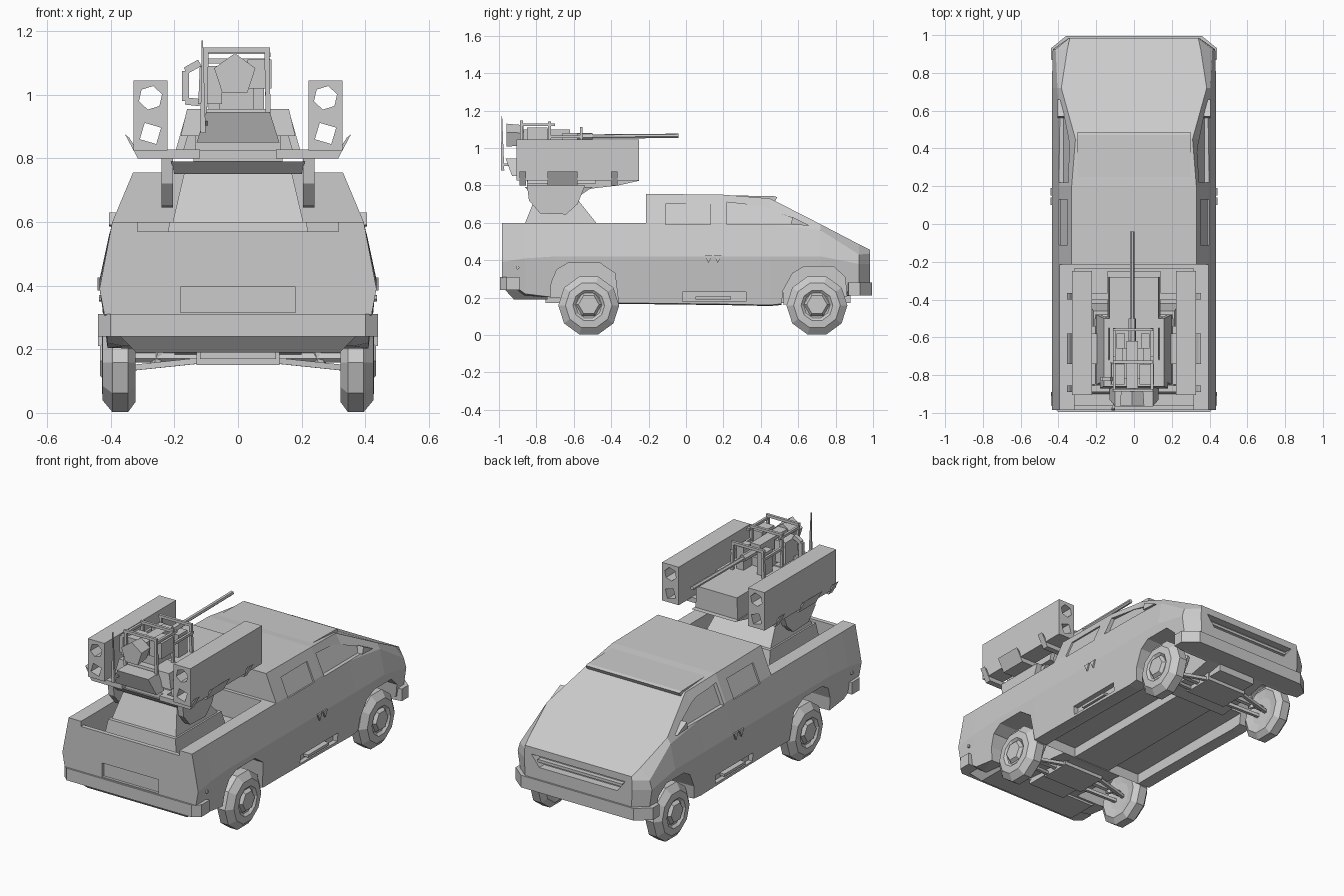
import bpy, bmesh, math
from mathutils import Vector


def loft(name, rings):
    """Solid through equal-length rings of points, capped at both ends."""
    bm = bmesh.new()
    vs = [[bm.verts.new(p) for p in r] for r in rings]
    n = len(vs[0])
    for a, b in zip(vs, vs[1:]):
        for i in range(n):
            j = (i + 1) % n
            bm.faces.new((a[i], a[j], b[j], b[i]))
    bm.faces.new(vs[0])
    bm.faces.new(vs[-1])
    bmesh.ops.remove_doubles(bm, verts=bm.verts, dist=1e-5)
    bmesh.ops.recalc_face_normals(bm, faces=bm.faces)
    me = bpy.data.meshes.new(name)
    bm.to_mesh(me)
    bm.free()
    ob = bpy.data.objects.new(name, me)
    bpy.context.collection.objects.link(ob)
    return ob


def prism(name, pts, axis, a, b):
    """Extrude a 2D profile along an axis from a to b."""
    def at(t, p):
        q = list(p)
        q.insert('xyz'.index(axis), t)
        return q
    return loft(name, [[at(t, p) for p in pts] for t in (a, b)])


def box(name, x0, x1, y0, y1, z0, z1):
    return prism(name, [(x0, y0), (x1, y0), (x1, y1), (x0, y1)], 'z', z0, z1)


def frustum(name, lo, hi):
    """Two rectangles given as (x0, x1, y0, y1, z)."""
    return loft(name, [[(x0, y0, z), (x1, y0, z), (x1, y1, z), (x0, y1, z)]
                       for x0, x1, y0, y1, z in (lo, hi)])


def rod(name, p, q, r, n=4, r2=None, turn=math.pi / 4):
    p, q = Vector(p), Vector(q)
    d = (q - p).normalized()
    u = d.cross(Vector((0, 0, 1)) if abs(d.z) < .9 else Vector((0, 1, 0))).normalized()
    v = u.cross(d)
    return loft(name, [[c + k * (u * math.cos(turn + i * math.tau / n) + v * math.sin(turn + i * math.tau / n))
                        for i in range(n)] for c, k in ((p, r), (q, r if r2 is None else r2))])


def cut(target, *cutters):
    for c in cutters:
        c.hide_render = True
        m = target.modifiers.new('cut', 'BOOLEAN')
        m.operation, m.solver, m.object = 'DIFFERENCE', 'EXACT', c
        bpy.context.view_layer.objects.active = target
        bpy.ops.object.modifier_apply(modifier=m.name)
        bpy.data.objects.remove(c)


# Truck body: half sections (bottom, sill, belt, shoulder, top) along y
BED = [(.395, .60), (.33, .60)]
CAB = [(.395, .60), (.33, .755)]
stations = [
    (-.985, [(.36, .30), (.42, .31), (.435, .39)] + BED),
    (-.86, [(.36, .21), (.41, .22), (.435, .41)] + BED),
    (-.70, [(.36, .20), (.41, .20), (.435, .42)] + BED),
    (-.35, [(.36, .165), (.41, .17), (.435, .42)] + BED),
    (-.215, [(.36, .165), (.41, .17), (.435, .42)] + BED),
    (-.215, [(.36, .165), (.41, .17), (.435, .42)] + CAB),
    (.20, [(.36, .16), (.41, .165), (.435, .42), (.395, .60), (.33, .75)]),
    (.45, [(.36, .155), (.41, .16), (.435, .42), (.395, .59), (.31, .73)]),
    (.72, [(.36, .18), (.41, .19), (.435, .42), (.405, .56), (.385, .592)]),
    (.925, [(.36, .22), (.41, .25), (.43, .38), (.415, .43), (.353, .485)]),
    (.985, [(.30, .26), (.34, .27), (.345, .38), (.343, .435), (.34, .455)]),
]
body = loft('truck_body', [[(x, y, z) for x, z in h] + [(-x, y, z) for x, z in reversed(h)]
                           for y, h in stations])

# Bed recess, tailgate notch, underside channel, tailgate and nose slots
cut(body,
    box('bed_cut', -.315, .315, -.96, -.235, .45, .9),
    box('gate_cut', -.315, .315, -1.1, -.95, .57, .9),
    box('floor_cut', -.33, .33, -.36, .52, .0, .225),
    box('plate_cut', -.18, .18, -1.1, -.97, .315, .395),
    prism('nose_cut', [(-.25, .35), (.25, .35), (.30, .415), (-.30, .415)], 'y', .94, 1.1))


def surf(z):
    return .395 - .42 * (z - .60)


def window(s, pts, depth):
    return loft('window_cut', [[(s * (surf(z) + d), y, z) for y, z in pts] for d in (-depth, .15)])


rear_arch = [(-.74, .0), (-.72, .28), (-.69, .35), (-.63, .385), (-.46, .385), (-.38, .33), (-.34, .0)]
front_arch = [(.49, .0), (.52, .24), (.57, .33), (.63, .365), (.79, .365), (.85, .31), (.88, .0)]
for s in (1, -1):
    cut(body,
        prism('arch_cut', rear_arch, 'x', s * .2, s * .6),
        prism('arch_cut', front_arch, 'x', s * .2, s * .6),
        window(s, [(.22, .59), (.57, .59), (.57, .625), (.40, .69), (.22, .71)], .025),
        window(s, [(-.11, .59), (.13, .59), (.13, .70), (-.11, .70)], .01),
        box('step_cut', s * .385, s * .6, -.02, .32, .18, .23))
    # Door handles, step, quarter glass frame, tow knobs
    for y in (.12, .17):
        prism('door_handle', [(y - .02, .425), (y + .02, .425), (y, .385)], 'x', s * .42, s * .442)
    box('side_step', s * .38, s * .415, .05, .24, .19, .205)
    prism('quarter_window_frame', [(.56, .59), (.66, .585), (.57, .63)], 'x', s * .37, s * .405)
    rod('tow_knob', (s * .2, .965, .28), (s * .2, .965, .31), .012, 6)
    rod('rear_tow_knob', (s * .42, -.9, .36), (s * .437, -.9, .36), .01, 6)

# Roof visor over the windshield
prism('roof_visor', [(.20, .747), (.47, .742), (.488, .737), (.475, .712), (.40, .725)], 'x', -.30, .30)
box('grille_bar', -.27, .27, .945, .972, .372, .388)

# Bumpers as plan outlines
prism('rear_bumper', [(-.44, -.89), (-.44, -.96), (-.40, -.995), (.40, -.995), (.44, -.96), (.44, -.89),
                      (.37, -.89), (.37, -.93), (-.37, -.93), (-.37, -.89)], 'z', .24, .31)
frustum('rear_valance', (-.32, .32, -.92, -.74, .19), (-.38, .38, -.975, -.74, .25))
prism('front_bumper', [(-.44, .87), (-.44, .93), (-.36, .995), (.36, .995), (.44, .93), (.44, .87),
                       (.37, .86), (-.37, .86)], 'z', .21, .28)

# Chassis tunnel, rails and suspension
box('chassis_tunnel', -.12, .12, -.75, .88, .17, .24)
for y in (-.52, .70):
    rod('axle', (-.33, y, .175), (.33, y, .175), .018, 6)
    box('subframe', -.13, .13, y - .09, y + .09, .15, .22)
    for s in (1, -1):
        for dy in (-.07, .07):
            rod('suspension_arm', (s * .11, y + dy, .165), (s * .35, y + dy * .4, .14), .013)
        rod('shock_absorber', (s * .26, y, .15), (s * .21, y, .30), .018, 6)

# Wheels: ten-sided rounded tyre with raised six-sided hub
tyre = [(.33, .08), (.322, .13), (.345, .163), (.395, .163), (.425, .125), (.428, .085), (.415, .07)]
for y in (-.52, .70):
    for s in (1, -1):
        loft('wheel', [[(s * x, y + r * math.sin((i + .5) * math.tau / 10),
                         .158 + r * math.cos((i + .5) * math.tau / 10)) for i in range(10)] for x, r in tyre])
        rod('wheel_hub', (s * .405, y, .163), (s * .433, y, .163), .078, 6, .055, 0)

# Turret pedestal and yoke
frustum('pedestal_base', (-.24, .24, -.90, -.42, .45), (-.215, .215, -.88, -.46, .60))
frustum('pedestal', (-.205, .205, -.86, -.48, .60), (-.17, .17, -.80, -.60, .75))
frustum('turntable', (-.20, .20, -.82, -.56, .75), (-.21, .21, -.86, -.50, .79))
prism('turret_deck', [(-.85, .79), (-.57, .775), (-.36, .80), (-.25, .825), (-.85, .825)], 'x', -.14, .14)
yoke = [(-.85, .80), (-.84, .72), (-.78, .65), (-.64, .645), (-.58, .70), (-.54, .80)]
for s in (1, -1):
    prism('yoke_plate', yoke, 'x', s * .205, s * .24)

# Turret body
frustum('turret_body', (-.135, .135, -.80, -.28, .82), (-.13, .13, -.80, -.28, .95))
frustum('turret_rear', (-.18, .18, -.87, -.70, .87), (-.16, .16, -.86, -.72, .955))
frustum('turret_bulkhead', (-.20, .20, -.55, -.49, .81), (-.16, .16, -.55, -.50, .95))
frustum('electronics_box', (-.13, .13, -.93, -.86, .85), (-.10, .10, -.965, -.87, .945))
for s in (1, -1):
    loft('turret_cheek', [[(s * x, -.85, .81), (s * x, -.48, .81), (s * (x - .04), -.50, .95),
                           (s * (x - .04), -.83, .95)] for x in (.20, .175)])

# Missile pods with two open tubes each, and carrier brackets
for s in (1, -1):
    pod = box('missile_pod', s * .222, s * .328, -.905, -.25, .825, 1.045)
    cut(pod, *[rod('tube_cut', (s * .275, -1, z), (s * .275, 0, z), .038, n, None, t)
               for z, n, t in ((.99, 6, .3), (.878, 4, .5))])
    for y0, y1 in ((-.89, -.855), (-.74, -.58), (-.40, -.365)):
        prism('pod_bracket', [(s * .12, .80), (s * .315, .80), (s * .355, .875), (s * .342, .865),
                              (s * .318, .828), (s * .12, .828)], 'y', y0, y1)

# Gun with pentagonal sight housing and ammunition boxes
rod('gun_barrel', (-.01, -.65, 1.06), (-.01, -.04, 1.065), .012, 6)
rod('barrel_jacket', (-.01, -.65, 1.06), (-.01, -.50, 1.062), .02, 6)
box('gun_receiver', -.04, .02, -.87, -.62, 1.02, 1.10)
box('gun_mount', -.06, .05, -.82, -.66, .95, 1.03)
rod('sight_housing', (-.01, -.96, 1.062), (-.01, -.87, 1.062), .068, 5, .06, math.pi / 2)
frustum('ammo_box', (-.125, -.05, -.85, -.73, .97), (-.12, -.05, -.85, -.74, 1.09))
box('side_ammo_box', .03, .105, -.85, -.74, 1.02, 1.11)
for x in (-.07, .06):
    box('gun_cradle', x - .022, x + .022, -.66, -.58, .95, 1.08)

# Protective cage of square bars
for x in (-.105, .095):
    for y, z in ((-.88, 1.145), (-.73, 1.14), (-.56, 1.11)):
        rod('cage_post', (x, y, .94), (x * .95, y, z), .011)
    rod('cage_rail', (x, -.88, 1.125), (x, -.70, 1.125), .010)
    rod('cage_lower_rail', (x, -.73, 1.06), (x, -.55, 1.06), .010)
for y, z in ((-.88, 1.14), (-.73, 1.135), (-.56, 1.105)):
    rod('cage_crossbar', (-.11, y, z), (.10, y, z), .011)
loop = [(-.12, .975), (-.165, .98), (-.165, 1.075), (-.12, 1.10)]
for a, b in zip(loop, loop[1:]):
    rod('side_guard', (a[0], -.82, a[1]), (b[0], -.82, b[1]), .016)

# Whip antenna
rod('antenna', (-.11, -.98, .88), (-.112, -.985, 1.17), .012, 4, .003)
rod('antenna_mount', (-.09, -.90, .91), (-.11, -.98, .91), .010)
